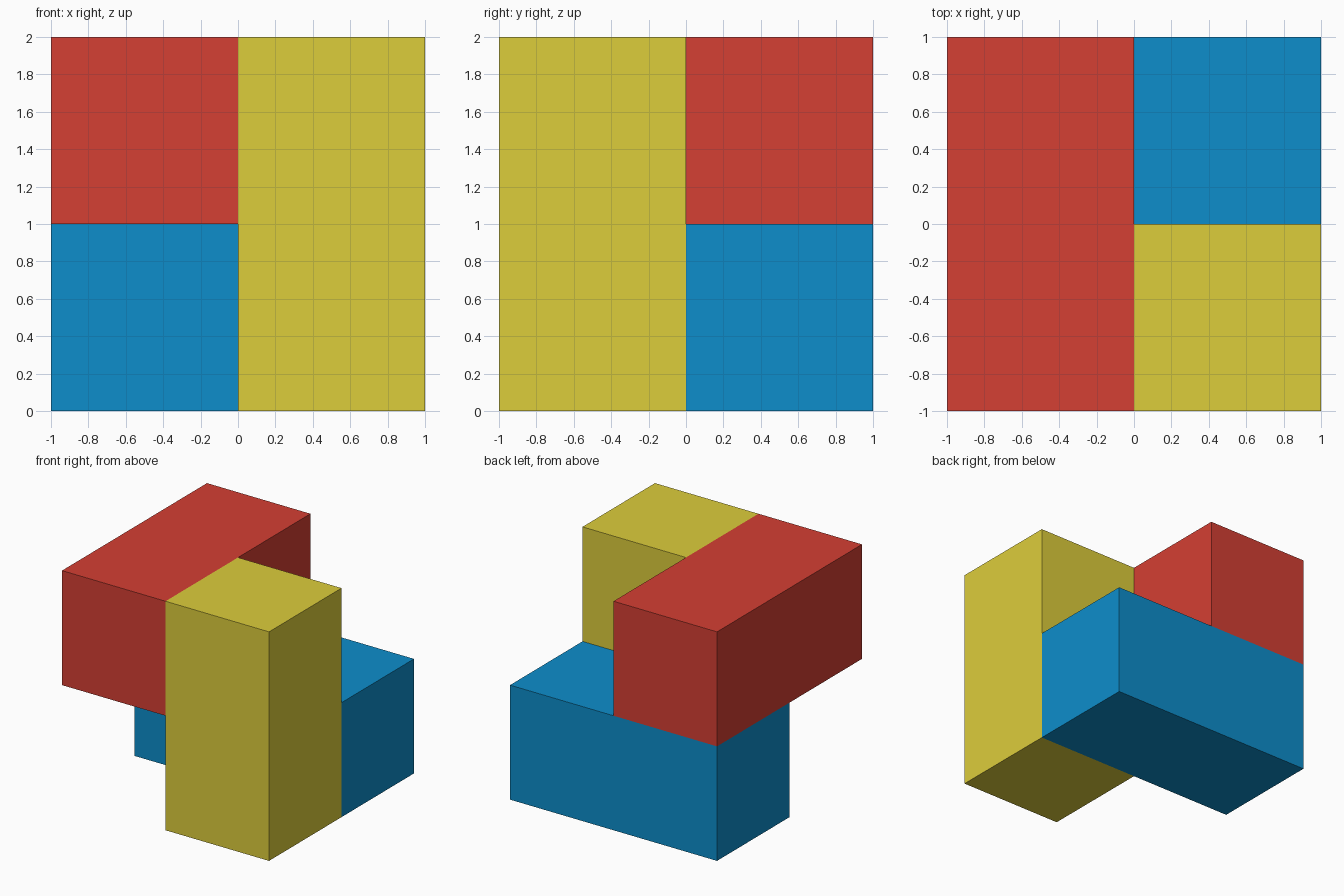
import bpy

if "Cube" in bpy.data.objects:
    bpy.data.objects.remove(bpy.data.objects["Cube"])


def block(name, low, high, color):
    """Axis-aligned box between two corners, with its own coloured material."""
    center = [(a + b) / 2 for a, b in zip(low, high)]
    size = [b - a for a, b in zip(low, high)]
    bpy.ops.mesh.primitive_cube_add(size=1, location=center)
    obj = bpy.context.object
    obj.name = name
    obj.scale = size
    bpy.ops.object.transform_apply(location=False, rotation=False, scale=True)
    mat = bpy.data.materials.new(name + "_paint")
    mat.diffuse_color = (*color, 1)
    mat.use_nodes = True
    mat.node_tree.nodes["Principled BSDF"].inputs["Base Color"].default_value = mat.diffuse_color
    obj.data.materials.append(mat)
    return obj


# Three 1 x 1 x 2 bars, each along a different axis
block("red_bar", (-1, -1, 1), (0, 1, 2), (0.66, 0.05, 0.033))
block("yellow_bar", (0, -1, 0), (1, 0, 2), (0.72, 0.61, 0.044))
block("blue_bar", (-1, 0, 0), (1, 1, 1), (0.004, 0.27, 0.60))
